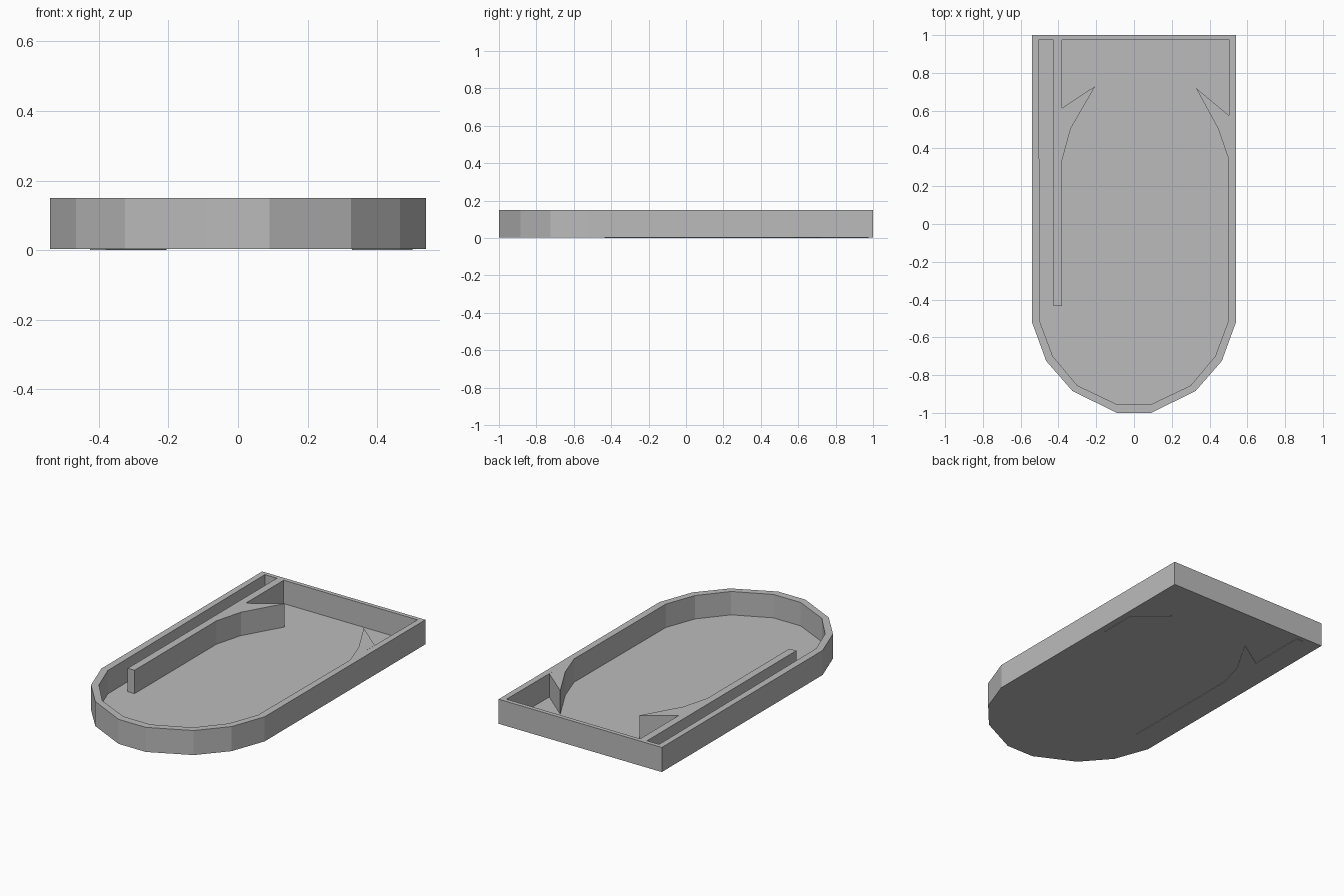
import bpy
import bmesh

cube = bpy.data.objects.get("Cube")
if cube:
    bpy.data.objects.remove(cube, do_unlink=True)

TOP = 0.15      # rim height
BASE = 0.003    # underside of the tray
FLOOR = 0.01    # inside floor level

grey = bpy.data.materials.new("plain grey")
grey.use_nodes = True
grey.diffuse_color = (0.5, 0.5, 0.5, 1)
bsdf = next(n for n in grey.node_tree.nodes if n.type == 'BSDF_PRINCIPLED')
bsdf.inputs["Base Color"].default_value = (0.5, 0.5, 0.5, 1)


def finish(bm, name):
    """Turn a bmesh into a flat shaded grey object."""
    bmesh.ops.recalc_face_normals(bm, faces=bm.faces)
    mesh = bpy.data.meshes.new(name)
    bm.to_mesh(mesh)
    bm.free()
    mesh.materials.append(grey)
    obj = bpy.data.objects.new(name, mesh)
    bpy.context.collection.objects.link(obj)
    return obj


def ring(bm, points, z):
    return [bm.verts.new((x, y, z)) for x, y in points]


def bridge(bm, a, b):
    n = len(a)
    for i in range(n):
        j = (i + 1) % n
        bm.faces.new((a[i], a[j], b[j], b[i]))


def prism(name, points, low, high):
    bm = bmesh.new()
    a, b = ring(bm, points, low), ring(bm, points, high)
    bm.faces.new(a)
    bm.faces.new(b)
    bridge(bm, a, b)
    return finish(bm, name)


def symmetric(half):
    """Close a right-hand half outline by mirroring it across x."""
    return half + [(-x, y) for x, y in reversed(half)]


# Tray: outer wall, flat rim, inner wall and floor in one closed shell
outer = symmetric([(0.54, 1), (0.54, -0.52), (0.465, -0.725),
                   (0.325, -0.885), (0.09, -1)])
inner = symmetric([(0.505, 0.975), (0.497, -0.52), (0.43, -0.70),
                   (0.30, -0.855), (0.09, -0.955)])
bm = bmesh.new()
loops = [ring(bm, outer, BASE), ring(bm, outer, TOP),
         ring(bm, inner, TOP), ring(bm, inner, FLOOR)]
for lower, upper in zip(loops, loops[1:]):
    bridge(bm, lower, upper)
bm.faces.new(loops[0])
bm.faces.new(loops[-1])
finish(bm, "tray")

# Long divider that makes the side lane
prism("lane_divider", [(-0.425, 0.975), (-0.425, -0.435),
                       (-0.38, -0.435), (-0.38, 0.975)], 0, TOP)

# Pointed deflectors on either side of the open area
prism("right_deflector", [(-0.38, 0.34), (-0.335, 0.505),
                          (-0.205, 0.73), (-0.38, 0.615)], 0, TOP)
prism("left_deflector", [(0.502, 0.34), (0.445, 0.505),
                         (0.328, 0.72), (0.502, 0.575)], 0, TOP)
